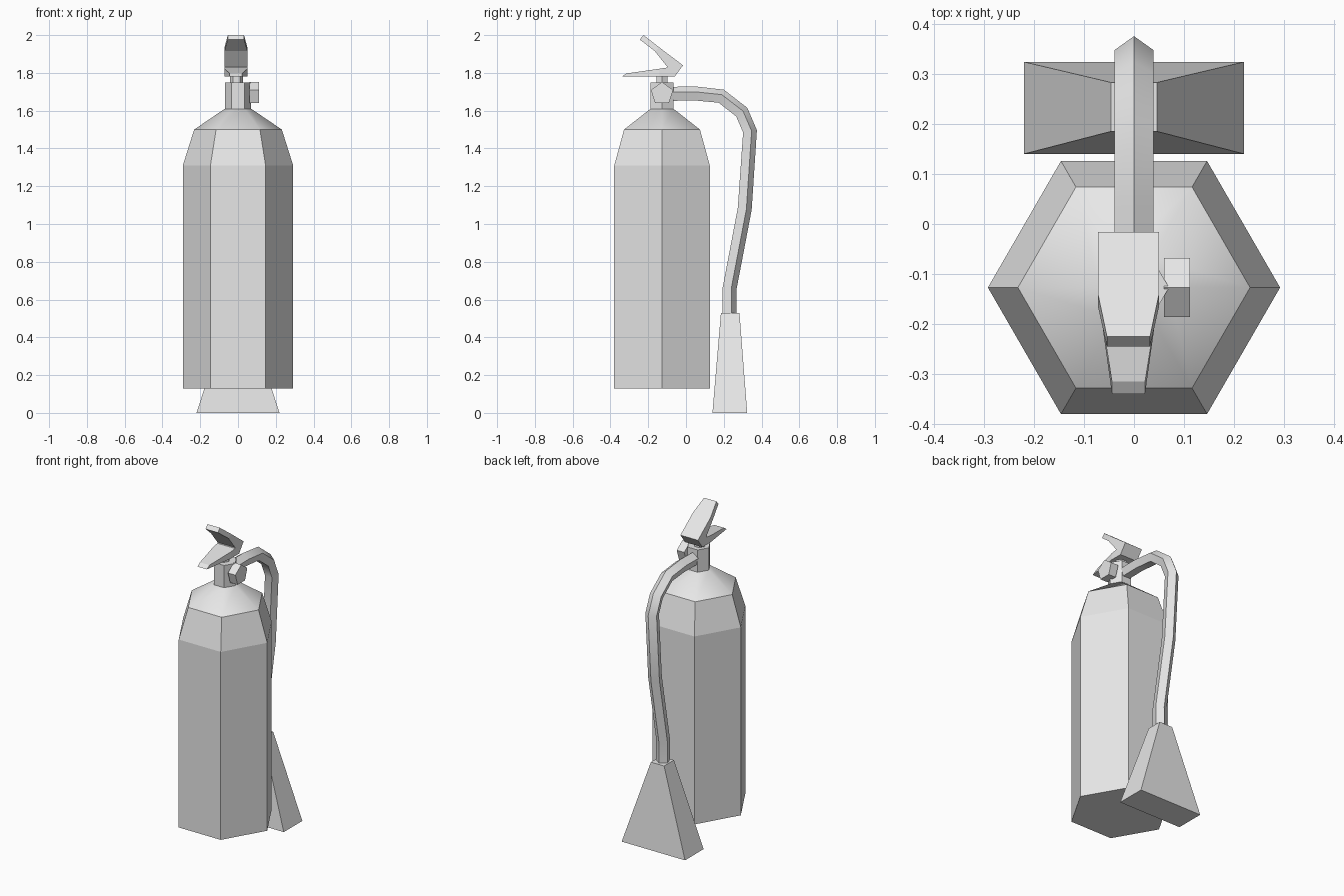
import bpy, bmesh, math
from mathutils import Vector

if "Cube" in bpy.data.objects:
    bpy.data.objects.remove(bpy.data.objects["Cube"])

grey = bpy.data.materials.new("light grey")
grey.diffuse_color = (0.8, 0.8, 0.8, 1)
grey.use_nodes = True
grey.node_tree.nodes["Principled BSDF"].inputs["Base Color"].default_value = grey.diffuse_color


def loft(name, rings, smooth=None):
    """Skin a list of equal-length point rings and cap both ends."""
    bm = bmesh.new()
    rows = [[bm.verts.new(p) for p in ring] for ring in rings]
    n = len(rows[0])
    for a, b in zip(rows, rows[1:]):
        for i in range(n):
            j = (i + 1) % n
            bm.faces.new((a[i], a[j], b[j], b[i]))
    bm.faces.new(rows[0])
    bm.faces.new(rows[-1])
    bmesh.ops.recalc_face_normals(bm, faces=bm.faces)
    mesh = bpy.data.meshes.new(name)
    bm.to_mesh(mesh)
    bm.free()
    mesh.materials.append(grey)
    obj = bpy.data.objects.new(name, mesh)
    bpy.context.collection.objects.link(obj)
    if smooth:
        bpy.ops.object.select_all(action='DESELECT')
        obj.select_set(True)
        bpy.context.view_layer.objects.active = obj
        bpy.ops.object.shade_smooth_by_angle(angle=math.radians(smooth))
    return obj


def hexagon(r, z, x=0.0, y=-0.127):
    return [(x + r * math.cos(k * math.pi / 3), y + r * math.sin(k * math.pi / 3), z)
            for k in range(6)]


def rectangle(hx, y0, y1, z):
    return [(-hx, y0, z), (hx, y0, z), (hx, y1, z), (-hx, y1, z)]


# Tank with tapered top, then the softly shaded shoulder
loft("tank", [hexagon(0.292, 0.13), hexagon(0.292, 1.31), hexagon(0.232, 1.50)])
loft("shoulder", [hexagon(0.232, 1.50), hexagon(0.07, 1.61)], smooth=40)

# Valve neck and the stem under the levers
loft("valve_neck", [hexagon(0.07, 1.61), hexagon(0.07, 1.75)])
loft("lever_stem", [hexagon(0.035, 1.75, x=-0.008), hexagon(0.035, 1.80, x=-0.008)])

# Squeeze levers: sections of (outer y, outer z, inner y, inner z, half width)
sections = [
    (-0.340, 1.780, -0.315, 1.797, 0.033),
    (-0.140, 1.780, -0.140, 1.822, 0.061),
    (-0.060, 1.780, -0.102, 1.828, 0.061),
    (-0.016, 1.840, -0.100, 1.833, 0.061),
    (-0.140, 1.934, -0.165, 1.915, 0.061),
    (-0.225, 2.000, -0.245, 1.977, 0.043),
]
cx = -0.011
loft("squeeze_levers", [[(cx - w, oy, oz), (cx + w, oy, oz), (cx + w, iy, iz), (cx - w, iy, iz)]
                        for oy, oz, iy, iz, w in sections])

# Pentagonal pressure gauge on the right side
loft("pressure_gauge", [[(x, -0.127 + 0.062 * math.sin(k * math.tau / 5),
                          1.69 + 0.062 * math.cos(k * math.tau / 5)) for k in range(5)]
                        for x in (0.060, 0.112)])

# Hose: pentagon swept along a path in the side plane, one corner facing outward
path = [Vector((0, y, z)) for y, z in [
    (-0.09, 1.685), (0.05, 1.687), (0.185, 1.673), (0.292, 1.590),
    (0.335, 1.490), (0.307, 1.08), (0.227, 0.66), (0.227, 0.50)]]
side = Vector((1, 0, 0))
rings = []
for i, p in enumerate(path):
    before = (p - path[max(i - 1, 0)]).normalized()
    after = (path[min(i + 1, len(path) - 1)] - p).normalized()
    tangent = (before + after).normalized()
    outward = side.cross(tangent)
    rings.append([p + 0.041 * (math.cos(k * math.tau / 5) * outward
                               + math.sin(k * math.tau / 5) * side) for k in range(5)])
loft("hose", rings, smooth=40)

# Flared discharge horn
loft("discharge_horn", [rectangle(0.22, 0.14, 0.324, 0.0),
                        rectangle(0.046, 0.185, 0.283, 0.53)])
